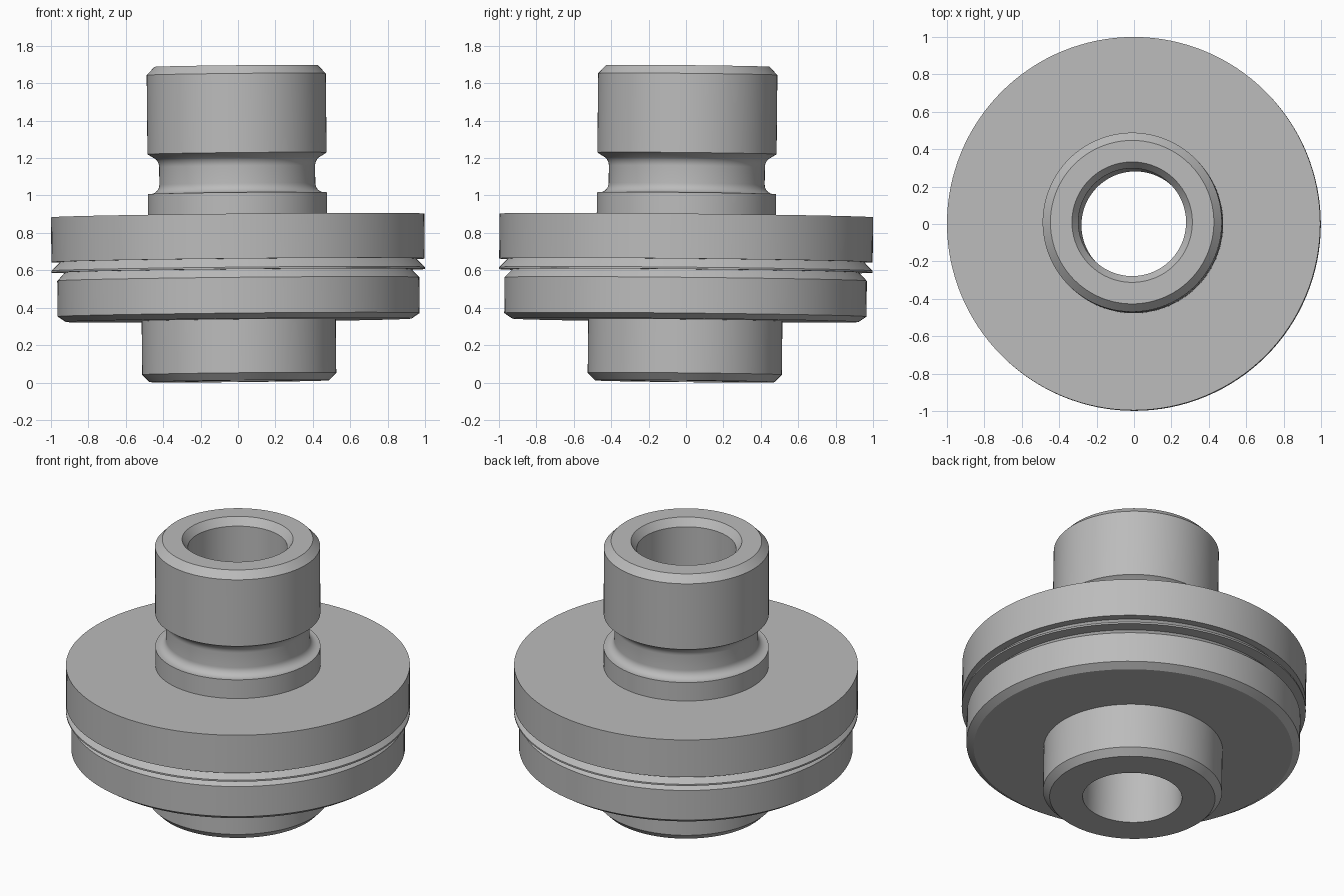
import bpy, bmesh, math
from mathutils import Matrix, Vector

SEGMENTS = 128
BORE = 0.288
TUBE = 0.479
NECK = 0.417

cube = bpy.data.objects.get("Cube")
if cube:
    bpy.data.objects.remove(cube, do_unlink=True)

metal = bpy.data.materials.new("light_grey_metal")
metal.use_nodes = True
grey = (0.5, 0.5, 0.5, 1)
metal.diffuse_color = grey
metal.node_tree.nodes["Principled BSDF"].inputs["Base Color"].default_value = grey


def arc(r, z, radius, start, end, steps=8):
    """Points of an arc in the (radius, height) plane, angles in degrees."""
    angles = [math.radians(start + (end - start) * i / steps) for i in range(steps + 1)]
    return [(r + radius * math.cos(a), z + radius * math.sin(a)) for a in angles]


def turned(name, profile):
    """Revolve a closed profile around z into a solid."""
    bm = bmesh.new()
    rings = []
    for i in range(SEGMENTS):
        a = math.tau * i / SEGMENTS
        rings.append([bm.verts.new((r * math.cos(a), r * math.sin(a), z)) for r, z in profile])
    n = len(profile)
    for i, ring in enumerate(rings):
        following = rings[(i + 1) % SEGMENTS]
        for j in range(n):
            k = (j + 1) % n
            bm.faces.new((ring[j], following[j], following[k], ring[k]))
    bmesh.ops.recalc_face_normals(bm, faces=bm.faces)
    mesh = bpy.data.meshes.new(name)
    bm.to_mesh(mesh)
    bm.free()
    mesh.materials.append(metal)
    ob = bpy.data.objects.new(name, mesh)
    bpy.context.collection.objects.link(ob)
    return ob


# Lower spigot with chamfered foot
spigot = [(BORE, 0.007), (0.48, 0.007), (0.519, 0.047), (0.519, 0.333)]
# Lower disc, chamfered below and sloping into the groove above
disc = [(0.925, 0.333), (0.968, 0.362), (0.968, 0.553), (0.925, 0.597)]
# Sharp ridge, undercut and wide flange
flange = [(0.998, 0.597), (0.998, 0.607), (0.953, 0.653), (0.998, 0.653), (0.998, 0.893)]
# Collar and waisted neck: round fillet below, rounded slope above
neck = [(TUBE, 0.893), (TUBE, 1.012)]
neck += arc(NECK + 0.05, 1.062, 0.05, 270, 180)
neck += arc(NECK + 0.06, 1.155, 0.06, 180, 135, 5)
neck += [(TUBE, 1.225)]
# Upper tube with outer and inner chamfers
tube = [(TUBE, 1.648), (0.437, 1.692), (0.322, 1.692), (BORE, 1.645)]

bushing = turned("stepped_bushing", spigot + disc + flange + neck + tube)

# The whole part leans very slightly off vertical
pivot = Vector((0, 0, 0.7))
lean = Vector((0, 0, 1)).rotation_difference(Vector((-0.01, 0.01, 1))).to_matrix().to_4x4()
bushing.data.transform(Matrix.Translation(pivot) @ lean @ Matrix.Translation(-pivot))

bpy.ops.object.select_all(action="DESELECT")
bushing.select_set(True)
bpy.context.view_layer.objects.active = bushing
bpy.ops.object.shade_smooth_by_angle(angle=math.radians(25))
